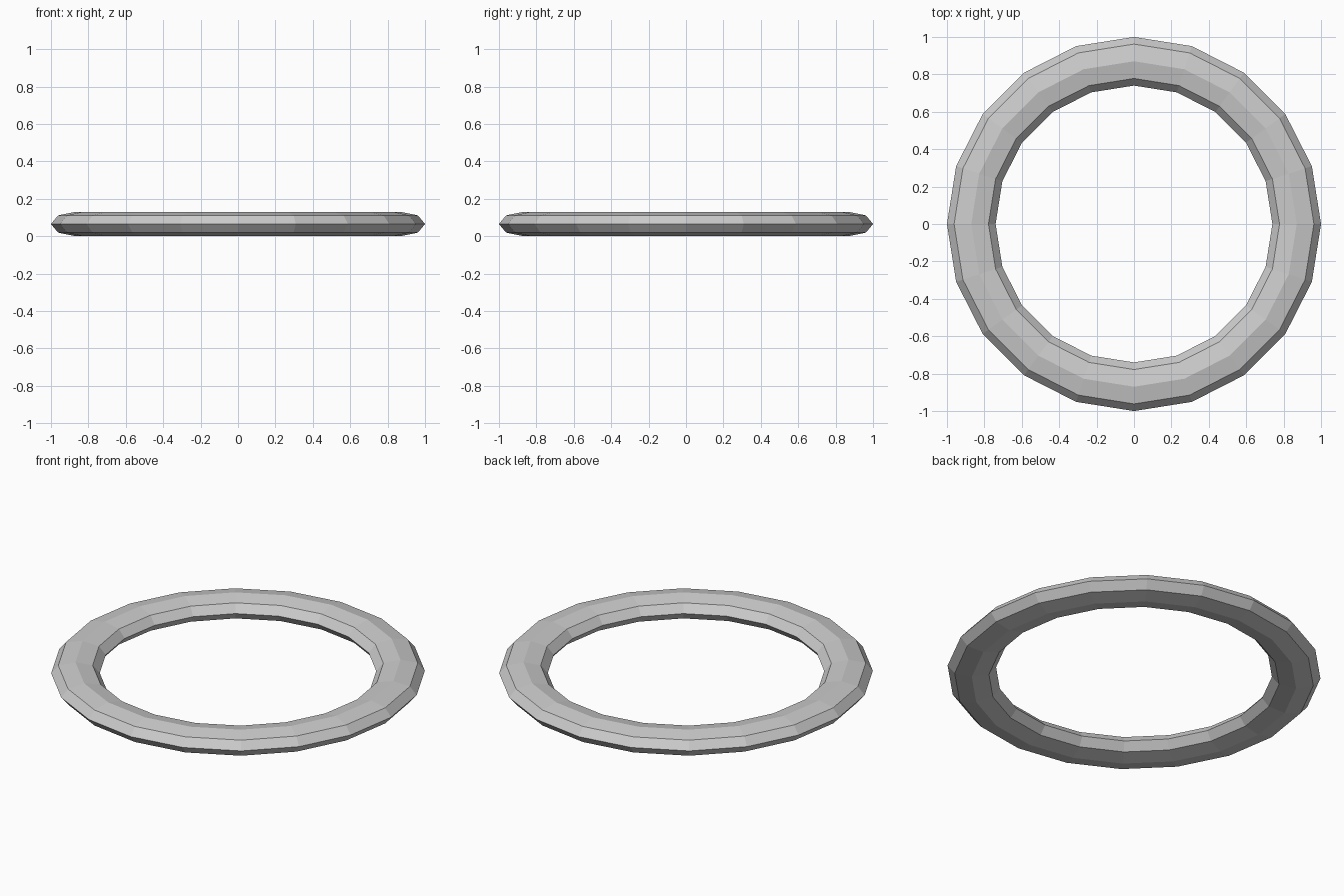
import bpy, bmesh
from math import sin, cos, tau

if "Cube" in bpy.data.objects:
    bpy.data.objects.remove(bpy.data.objects["Cube"])

SEGMENTS, SIDES = 20, 8
RING_R, TUBE_R, TUBE_H = 0.87, 0.13, 0.065

# Ring: flattened octagonal section swept around the z axis
bm = bmesh.new()
loops = []
for i in range(SEGMENTS):
    a = tau * i / SEGMENTS
    loop = []
    for j in range(SIDES):
        b = tau * j / SIDES
        r = RING_R + TUBE_R * cos(b)
        loop.append(bm.verts.new((r * cos(a), r * sin(a), TUBE_H + TUBE_H * sin(b))))
    loops.append(loop)

for i in range(SEGMENTS):
    cur, nxt = loops[i], loops[(i + 1) % SEGMENTS]
    for j in range(SIDES):
        k = (j + 1) % SIDES
        bm.faces.new((cur[j], nxt[j], nxt[k], cur[k]))

bmesh.ops.recalc_face_normals(bm, faces=bm.faces)
mesh = bpy.data.meshes.new("ring")
bm.to_mesh(mesh)
bm.free()
bpy.context.collection.objects.link(bpy.data.objects.new("ring", mesh))
